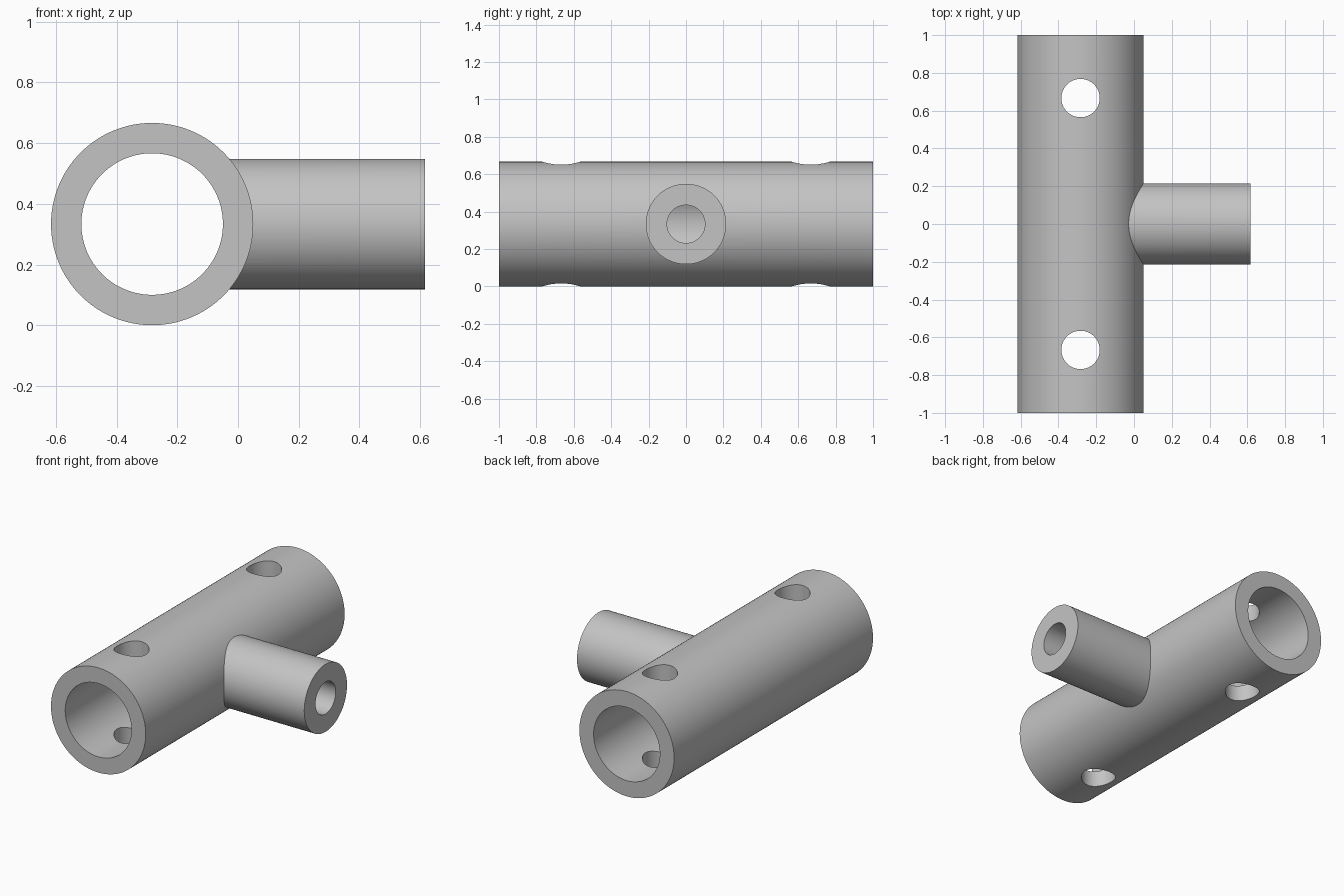
import bpy
import math

if "Cube" in bpy.data.objects:
    bpy.data.objects.remove(bpy.data.objects["Cube"])

CX, CZ = -0.283, 0.3333      # axis of the main tube
SEG = 128


def cylinder(name, radius, start, end, axis):
    """Cylinder between two points that lie along one axis."""
    rot = {"X": (0, math.pi / 2, 0), "Y": (math.pi / 2, 0, 0), "Z": (0, 0, 0)}[axis]
    mid = [(a + b) / 2 for a, b in zip(start, end)]
    bpy.ops.mesh.primitive_cylinder_add(
        vertices=SEG, radius=radius, depth=math.dist(start, end),
        location=mid, rotation=rot)
    ob = bpy.context.object
    ob.name = name
    bpy.ops.object.transform_apply(location=True, rotation=True, scale=True)
    return ob


def combine(target, tool, operation):
    """Apply a boolean and remove the tool object."""
    tool.hide_render = True
    mod = target.modifiers.new(tool.name, "BOOLEAN")
    mod.operation = operation
    mod.solver = "EXACT"
    mod.object = tool
    bpy.context.view_layer.objects.active = target
    bpy.ops.object.modifier_apply(modifier=mod.name)
    bpy.data.objects.remove(tool, do_unlink=True)


# Main tube and side branch
body = cylinder("tee_connector", 0.3333, (CX, -1, CZ), (CX, 1, CZ), "Y")
branch = cylinder("side_branch", 0.215, (CX, 0, CZ), (0.6167, 0, CZ), "X")
combine(body, branch, "UNION")

# Main bore, and the branch bore that opens into it
combine(body, cylinder("main_bore", 0.2333, (CX, -1.1, CZ), (CX, 1.1, CZ), "Y"), "DIFFERENCE")
combine(body, cylinder("branch_bore", 0.1015, (CX, 0, CZ), (0.7, 0, CZ), "X"), "DIFFERENCE")

# Vertical pin holes through both walls
for y in (-0.6667, 0.6667):
    combine(body, cylinder("pin_hole", 0.1015, (CX, y, -0.1), (CX, y, 0.8), "Z"), "DIFFERENCE")

# Single grey colour
grey = bpy.data.materials.new("grey")
grey.diffuse_color = (0.55, 0.55, 0.55, 1)
grey.use_nodes = True
grey.node_tree.nodes["Principled BSDF"].inputs["Base Color"].default_value = grey.diffuse_color
body.data.materials.clear()
body.data.materials.append(grey)

bpy.ops.object.select_all(action="DESELECT")
body.select_set(True)
bpy.context.view_layer.objects.active = body
bpy.ops.object.shade_smooth_by_angle(angle=math.radians(30))
